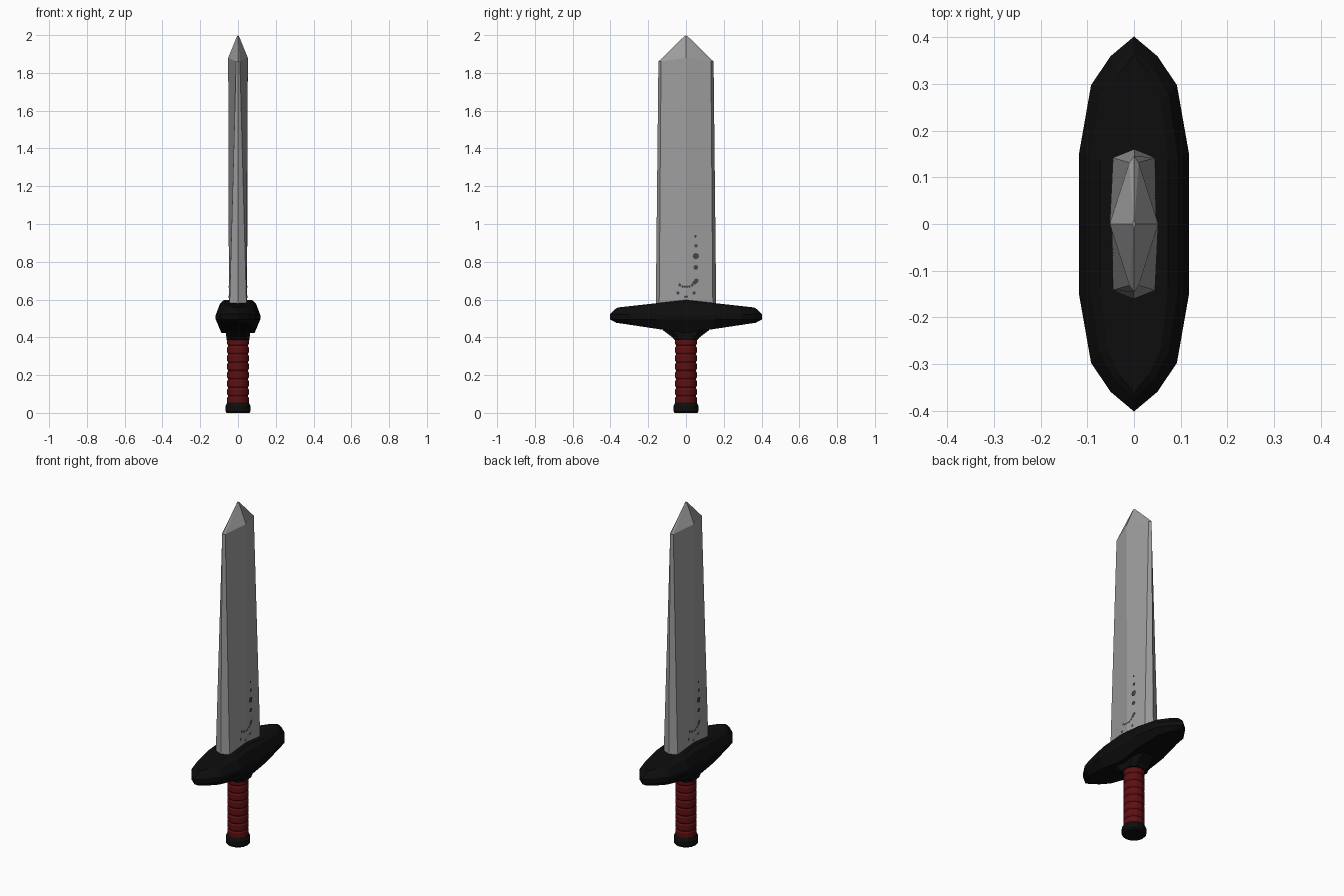
import bpy, bmesh, math

if "Cube" in bpy.data.objects:
    bpy.data.objects.remove(bpy.data.objects["Cube"])


def material(name, rgb):
    m = bpy.data.materials.new(name)
    m.diffuse_color = (*rgb, 1)
    m.use_nodes = True
    m.node_tree.nodes["Principled BSDF"].inputs["Base Color"].default_value = m.diffuse_color
    return m


STEEL = material("steel", (0.34, 0.34, 0.34))
DARK = material("dark_engraving", (0.06, 0.06, 0.06))
BLACK = material("black_metal", (0.004, 0.004, 0.004))
RED = material("red_leather", (0.11, 0.005, 0.006))


def finish(name, bm, mat):
    bmesh.ops.recalc_face_normals(bm, faces=bm.faces)
    me = bpy.data.meshes.new(name)
    bm.to_mesh(me)
    bm.free()
    me.materials.append(mat)
    ob = bpy.data.objects.new(name, me)
    bpy.context.collection.objects.link(ob)
    return ob


def loft(name, rings, mat):
    """Skin closed rings of equal length and cap both ends."""
    bm = bmesh.new()
    vs = [[bm.verts.new(p) for p in r] for r in rings]
    n = len(vs[0])
    for a, b in zip(vs, vs[1:]):
        for i in range(n):
            j = (i + 1) % n
            bm.faces.new((a[i], a[j], b[j], b[i]))
    bm.faces.new(vs[0])
    bm.faces.new(vs[-1])
    bmesh.ops.remove_doubles(bm, verts=bm.verts, dist=1e-5)
    return finish(name, bm, mat)


def lathe(name, profile, mat, sides=16):
    return loft(name, [[(r * math.cos(2 * math.pi * i / sides),
                         r * math.sin(2 * math.pi * i / sides), z)
                        for i in range(sides)] for r, z in profile], mat)


# Blade: slab at the root that thins to a ridged diamond below the point
def blade_ring(ridge, bevel_x, bevel_y, edge, z, ridge_z):
    q = [(ridge, 0, ridge_z), (bevel_x, bevel_y, z), (0, edge, z), (-bevel_x, bevel_y, z)]
    return q + [(-x, -y, h) for x, y, h in q]


loft("blade", [
    blade_ring(0.048, 0.045, 0.142, 0.16, 0.56, 0.56),
    blade_ring(0.052, 0.010, 0.132, 0.146, 1.86, 1.88),
    blade_ring(0.003, 0.001, 0.008, 0.010, 1.993, 2.0),
], STEEL)


# Engraved spots lying on both blade faces
def blade_x(y, z):
    t = (z - 0.56) / 1.3
    ridge, bevel = 0.048 + 0.004 * t, 0.045 - 0.035 * t
    return ridge - (ridge - bevel) * abs(y) / (0.142 - 0.01 * t)


spots = [(0.05, 0.935, 0.006), (0.053, 0.885, 0.009), (0.052, 0.83, 0.017),
         (0.052, 0.77, 0.013), (0.055, 0.70, 0.012), (0.046, 0.69, 0.011),
         (0.033, 0.677, 0.008), (0.018, 0.669, 0.007), (0.006, 0.668, 0.006),
         (0.043, 0.635, 0.009), (0.005, 0.615, 0.006)]
bm = bmesh.new()
for side in (-1, 1):
    for my in (-1, 1):
        for cy, cz, r in spots:
            ring = []
            for k in range(8):
                y = my * cy + r * math.cos(k * math.pi / 4)
                z = cz + r * math.sin(k * math.pi / 4)
                ring.append(bm.verts.new((side * (blade_x(y, z) + 0.001), y, z)))
            bm.faces.new(ring if side > 0 else ring[::-1])
me = bpy.data.meshes.new("blade_engraving")
bm.to_mesh(me)
bm.free()
me.materials.append(DARK)
bpy.context.collection.objects.link(bpy.data.objects.new("blade_engraving", me))

# Crossguard: pointed oval outline, tapering in height towards its ends
quarter = [(0.118, 0.0), (0.118, 0.15), (0.092, 0.298), (0.05, 0.36), (0, 0.402)]
half = quarter + [(-x, y) for x, y in quarter[-2:0:-1]]
outline = half + [(-x, -y) for x, y in half]


def guard_ring(sx, sy, height, drop):
    return [(x * sx, y * sy, height - drop * abs(y) / 0.4) for x, y in outline]


loft("crossguard", [
    guard_ring(0.74, 0.92, 0.422, -0.055),
    guard_ring(1.0, 1.0, 0.495, 0.0),
    guard_ring(1.0, 1.0, 0.515, -0.008),
    guard_ring(0.80, 0.93, 0.580, 0.03),
    guard_ring(0.62, 0.90, 0.598, 0.04),
], BLACK)


# Collar under the guard
def collar_ring(x, y, z):
    c = 0.6
    return [(x, -y * c, z), (x, y * c, z), (x * c, y, z), (-x * c, y, z),
            (-x, y * c, z), (-x, -y * c, z), (-x * c, -y, z), (x * c, -y, z)]


loft("collar", [collar_ring(0.060, 0.060, 0.385), collar_ring(0.062, 0.072, 0.40),
                collar_ring(0.064, 0.125, 0.44)], BLACK)

# Grip wrapped in rounded bands
bands, z0, z1 = 8, 0.045, 0.40
step = (z1 - z0) / bands
profile = []
for i in range(bands):
    z = z0 + i * step
    profile += [(0.052, z), (0.057, z + step * 0.2), (0.057, z + step * 0.8)]
lathe("grip", profile + [(0.052, z1)], RED)

# Pommel
lathe("pommel", [(0.060, 0.0), (0.066, 0.008), (0.066, 0.036), (0.058, 0.054)], BLACK)
